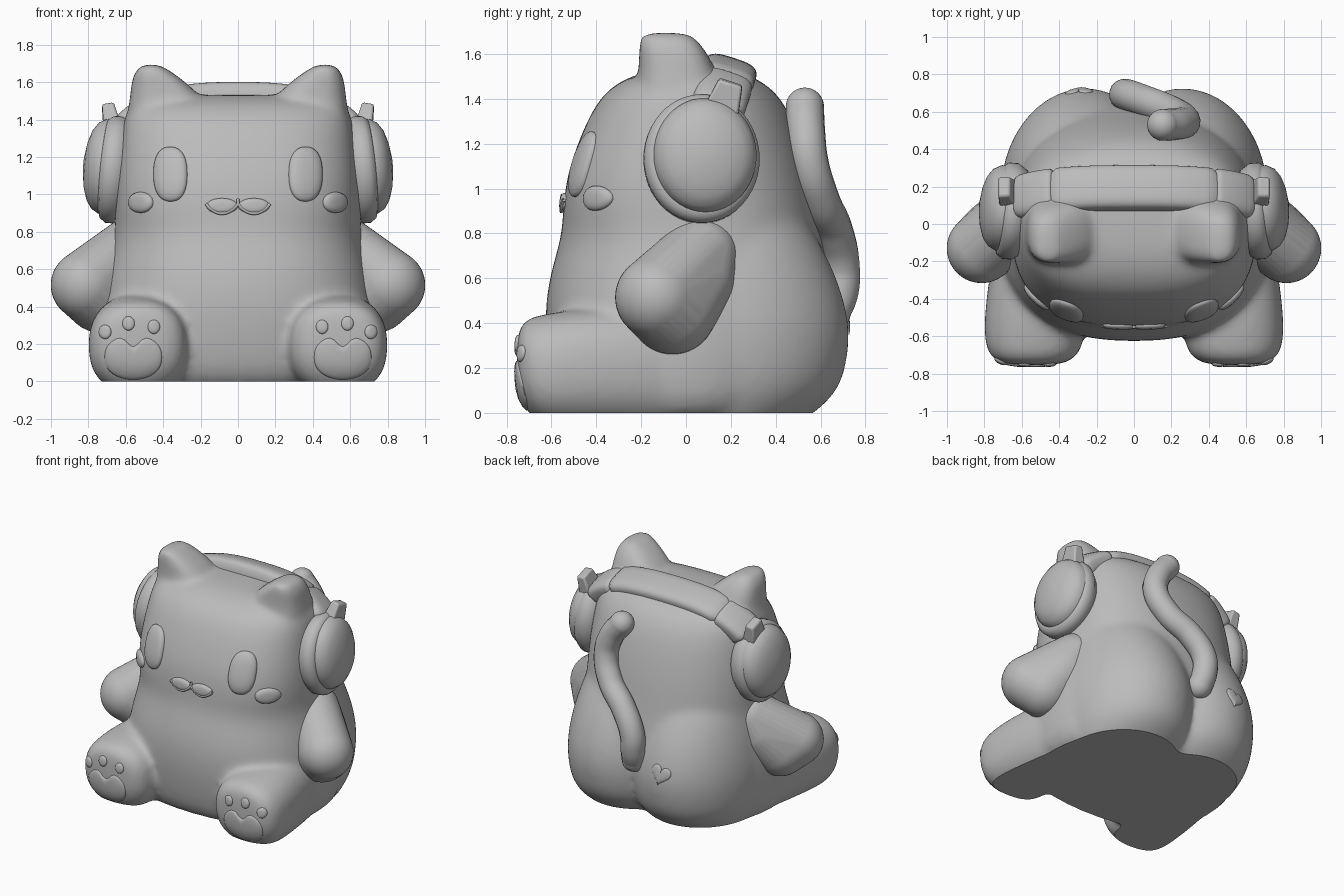
import bpy, bmesh, math
from mathutils import Vector, Matrix
from mathutils.bvhtree import BVHTree

if "Cube" in bpy.data.objects:
    bpy.data.objects.remove(bpy.data.objects["Cube"])

grey = bpy.data.materials.new("plain grey")
grey.use_nodes = True
grey.diffuse_color = (0.5, 0.5, 0.5, 1)
grey.node_tree.nodes["Principled BSDF"].inputs["Base Color"].default_value = (0.5, 0.5, 0.5, 1)

X, Y, Z = Vector((1, 0, 0)), Vector((0, 1, 0)), Vector((0, 0, 1))


def finish(obj, angle=45):
    obj.data.materials.append(grey)
    bpy.ops.object.select_all(action="DESELECT")
    bpy.context.view_layer.objects.active = obj
    obj.select_set(True)
    if obj.type == "MESH":
        bpy.ops.object.shade_smooth_by_angle(angle=math.radians(angle))
    return obj


def make(name, bm, mirror=False, angle=45):
    bmesh.ops.recalc_face_normals(bm, faces=bm.faces)
    mesh = bpy.data.meshes.new(name)
    bm.to_mesh(mesh)
    bm.free()
    obj = bpy.data.objects.new(name, mesh)
    bpy.context.collection.objects.link(obj)
    if mirror:
        obj.modifiers.new("mirror", "MIRROR").use_mirror_merge = False
    return finish(obj, angle)


def power(v, e):
    return math.copysign(abs(v) ** (2 / e), v)


def loft(bm, rows, e=2.0, n=32):
    """Skin superellipse rings given as (centre, u axis, v axis, half u, half v[, squareness at -v])."""
    rings = []
    for c, u, v, a, b, *low in rows:
        ring = []
        for i in range(n):
            t = 2 * math.pi * i / n
            k = low[0] if low and t > math.pi else e
            ring.append(bm.verts.new(Vector(c) + u * a * power(math.cos(t), k)
                                     + v * b * power(math.sin(t), k)))
        rings.append(ring)
    for r, q in zip(rings, rings[1:]):
        for i in range(n):
            j = (i + 1) % n
            bm.faces.new((r[i], r[j], q[j], q[i]))
    bm.faces.new(rings[0])
    bm.faces.new(rings[-1])


# Body, ears, haunches and legs, blended into one soft skin
bm = bmesh.new()
trunk = [(-.12, .70, -.54, .47), (.15, .75, -.61, .57), (.4, .745, -.635, .63),
         (.6, .705, -.615, .645), (.78, .66, -.555, .605), (.9, .66, -.55, .585),
         (1.05, .655, -.535, .555), (1.2, .64, -.485, .515), (1.35, .62, -.42, .46),
         (1.45, .60, -.345, .385), (1.51, .54, -.23, .28), (1.535, .36, -.1, .17)]
loft(bm, [((0, (f + k) / 2, z), X, Y, w, (k - f) / 2, 2.7 if z > .8 else 2.4)
          for z, w, f, k in trunk], 2.3, 40)
haunch = [(-.1, .58, .42), (0, .65, .58), (.1, .695, .685), (.22, .715, .72), (.36, .72, .735),
          (.5, .705, .71), (.65, .675, .655), (.8, .63, .575), (1, .56, .44)]
ear = [(1.35, .395, -.05, .21, .17), (1.5, .38, -.035, .20, .18), (1.58, .413, -.05, .16, .16),
       (1.64, .447, -.07, .115, .14), (1.68, .463, -.085, .07, .12), (1.697, .468, -.095, .04, .09)]
leg = [(.3, .43, .17, .2, .24), (0, .49, .20, .23, .27), (-.3, .53, .205, .25, .27),
       (-.52, .535, .195, .268, .265), (-.63, .535, .19, .264, .25), (-.69, .535, .205, .245, .225),
       (-.73, .54, .22, .205, .18), (-.755, .54, .235, .14, .12)]
for s in (1, -1):
    loft(bm, [((s * x, y, z), X, Y, a, b) for z, x, y, a, b in ear], 2.8)
    loft(bm, [((s * x, y, z), X, Z, a, b) for y, x, z, a, b in leg], 2.4)
    loft(bm, [((s * .26, .15, z), X, Y, w - .26, k - .15) for z, w, k in haunch])
body = make("body", bm)
body.modifiers.new("round", "SUBSURF").levels = 2
remesh = body.modifiers.new("blend", "REMESH")
remesh.mode, remesh.voxel_size = "VOXEL", 0.02
soften = body.modifiers.new("soften", "SMOOTH")
soften.factor, soften.iterations = 0.5, 16
bpy.context.view_layer.update()
skin = bpy.data.meshes.new_from_object(body.evaluated_get(bpy.context.evaluated_depsgraph_get()))
body.modifiers.clear()
body.data = skin
# Flat base
bm = bmesh.new()
bm.from_mesh(skin)
cut = bmesh.ops.bisect_plane(bm, geom=bm.verts[:] + bm.edges[:] + bm.faces[:], plane_co=(0, 0, 0),
                             plane_no=(0, 0, 1), clear_inner=True)["geom_cut"]
bmesh.ops.edgeloop_fill(bm, edges=[g for g in cut if isinstance(g, bmesh.types.BMEdge)])
bmesh.ops.recalc_face_normals(bm, faces=bm.faces)
bm.to_mesh(skin)
surface = BVHTree.FromBMesh(bm)
bm.free()
skin.materials.clear()
finish(body, 28)


def on_body(x, z, side=-1):
    """Point and normal of the body surface seen from the front (-1) or back (1)."""
    p, n, _, _ = surface.ray_cast(Vector((x, side * 2, z)), Vector((0, -side, 0)))
    if p is None:
        p, n, _, _ = surface.find_nearest(Vector((x, side * .7, z)))
    return p, n


def pad(name, cx, cz, outline, thick, side=-1, mirror=True, n=40):
    """Puffy patch that follows the body; outline(t) gives its x and z offsets."""
    bm = bmesh.new()
    rings = []
    for r in (1, .98, .92, .8, .55, .25):
        ring = []
        for i in range(n):
            dx, dz = outline(2 * math.pi * i / n)
            p, nor = on_body(cx + dx * r, max(cz + dz * r, .004), side)
            lift = -.01 if r == 1 else thick * math.sqrt(1 - r ** 4)
            ring.append(bm.verts.new(p + nor * lift))
        rings.append(ring)
    for r, q in zip(rings, rings[1:]):
        for i in range(n):
            j = (i + 1) % n
            bm.faces.new((r[i], r[j], q[j], q[i]))
    bm.faces.new(rings[-1])
    return make(name, bm, mirror, 60)


def oval(a, b, e=2.0):
    return lambda t: (a * power(math.cos(t), e), b * power(math.sin(t), e))


def paw_shape(t):
    x, z = .155 * math.cos(t), .12 * power(math.sin(t), 2.4)
    return x, z - (.065 * math.exp(-(x / .045) ** 2) if z > 0 else 0)


def heart_shape(t):
    x = .075 * math.sin(t) ** 3
    z = .005 * (13 * math.cos(t) - 5 * math.cos(2 * t) - 2 * math.cos(3 * t) - math.cos(4 * t))
    return x * .97 - z * .2, z * .97 + x * .2


# Face
pad("eye", .36, 1.108, oval(.09, .147, 2.4), .03)
pad("cheek", .518, .957, oval(.065, .056), .025)
pad("muzzle", .085, .938, oval(.085, .042), .022)
line = bpy.data.curves.new("mouth", "CURVE")
line.dimensions, line.bevel_depth, line.bevel_resolution = "3D", .009, 3
smile = [(i * .0085, .898 + .05 * ((abs(i) * .0085 - .085) / .085) ** 2) for i in range(-20, 21)]
for path in (smile, [(0, .945 + .01 * i) for i in range(4)]):
    spline = line.splines.new("POLY")
    spline.points.add(len(path) - 1)
    for pt, (x, z) in zip(spline.points, path):
        p, nor = on_body(x, z)
        pt.co = (*(p + nor * .01), 1)
mouth = bpy.data.objects.new("mouth", line)
bpy.context.collection.objects.link(mouth)
finish(mouth)

# Paw pads and the heart on the back
pad("paw_pad", .56, .13, paw_shape, .014)
for x, z in ((.45, .292), (.585, .31), (.71, .265)):
    pad("toe_pad", x, z, oval(.033, .038), .014)
pad("back_heart", -.29, .43, heart_shape, .012, 1, False)

# Arms: the hull of balls from shoulder to hand
bm = bmesh.new()
for c, r in (((.58, .065, .70), .172), ((.64, .035, .59), .183), ((.735, -.06, .456), .195),
             ((.815, -.13, .515), .186)):
    bmesh.ops.create_uvsphere(bm, u_segments=40, v_segments=24, radius=r, matrix=Matrix.Translation(c))
bmesh.ops.delete(bm, geom=bm.edges[:], context="EDGES_FACES")
hull = bmesh.ops.convex_hull(bm, input=bm.verts[:])
bmesh.ops.delete(bm, geom=[g for g in hull["geom_interior"] if isinstance(g, bmesh.types.BMVert)],
                 context="VERTS")
make("arm", bm, True, 60)

# Headphone cups
tilt = (Matrix.Translation((.715, .073, 1.137)) @ Matrix.Rotation(math.radians(4), 4, "Z")
        @ Matrix.Rotation(math.radians(-5), 4, "Y"))
cushion = [(-.15, .2), (-.13, .25), (-.08, .287), (-.03, .287), (0, .265), (.008, .24)]
shell = [(-.03, .255), (.01, .255), (.05, .232), (.08, .188), (.1, .125), (.112, .05), (.114, .01)]
for name, rows, lift in (("cup_cushion", cushion, 0), ("cup_shell", shell, .012)):
    bm = bmesh.new()
    loft(bm, [((x, lift, lift), Y, Z, r * .9, r) for x, r in rows], 2, 48)
    bm.transform(tilt)
    make(name, bm, True, 50)

# Headband, leaning back over the head
lean = math.radians(18)
rise = Vector((0, math.sin(lean), math.cos(lean)))
across = Vector((0, math.cos(lean), -math.sin(lean)))


def band_point(x):
    return Vector((x, .07, 1.14)) + rise * .395 * (1 - (abs(x) / .69) ** 2.8) ** .5


def band(name, x0, x1, half, thick, mirror):
    rows = []
    for i in range(25):
        f = i / 24
        x = x0 + (x1 - x0) * f
        along = (band_point(x + .01) - band_point(x - .01)).normalized()
        end = min(1, min(f, 1 - f) * abs(x1 - x0) / .03)
        swell = .75 + .25 * math.sqrt(1 - (1 - end) ** 2)
        rows.append((band_point(x), across, across.cross(along), half * swell, thick * swell))
    bm = bmesh.new()
    loft(bm, rows, 3.2)
    make(name, bm, mirror, 50)


band("headband", -.44, .44, .122, .07, False)
band("headband_collar", .42, .61, .122, .072, True)

# Clips on top of the cups
bm = bmesh.new()
bmesh.ops.create_cube(bm, size=1)
for v in bm.verts:
    taper = .75 if v.co.z > 0 else 1.2
    v.co = Vector((v.co.x * .085 * taper, v.co.y * .145 * taper, v.co.z * .18))
bm.transform(Matrix.Translation((.68, .172, 1.39)) @ Matrix.Rotation(-lean, 4, "X")
             @ Matrix.Rotation(math.radians(10), 4, "Y"))
clip = make("cup_clip", bm, True, 50)
bevel = clip.modifiers.new("bevel", "BEVEL")
bevel.width, bevel.segments = .012, 2

# Tail: a round-ended tube along a smooth S path
path = [(.155, .53, 1.365), (.235, .535, 1.26), (.27, .55, 1.12), (.2, .6, .95), (.05, .66, .81),
        (-.04, .69, .66), (-.045, .685, .54), (-.03, .65, .45)]
tube = bpy.data.curves.new("tail", "CURVE")
tube.dimensions, tube.bevel_depth, tube.bevel_resolution = "3D", .085, 6
spline = tube.splines.new("BEZIER")
spline.bezier_points.add(len(path) - 1)
for pt, co in zip(spline.bezier_points, path):
    pt.co = co
    pt.handle_left_type = pt.handle_right_type = "AUTO"
tail = bpy.data.objects.new("tail", tube)
bpy.context.collection.objects.link(tail)
finish(tail)
for name, co in (("tail_tip", path[0]), ("tail_root", path[-1])):
    bm = bmesh.new()
    bmesh.ops.create_uvsphere(bm, u_segments=32, v_segments=20, radius=.085, matrix=Matrix.Translation(co))
    make(name, bm, False, 60)
